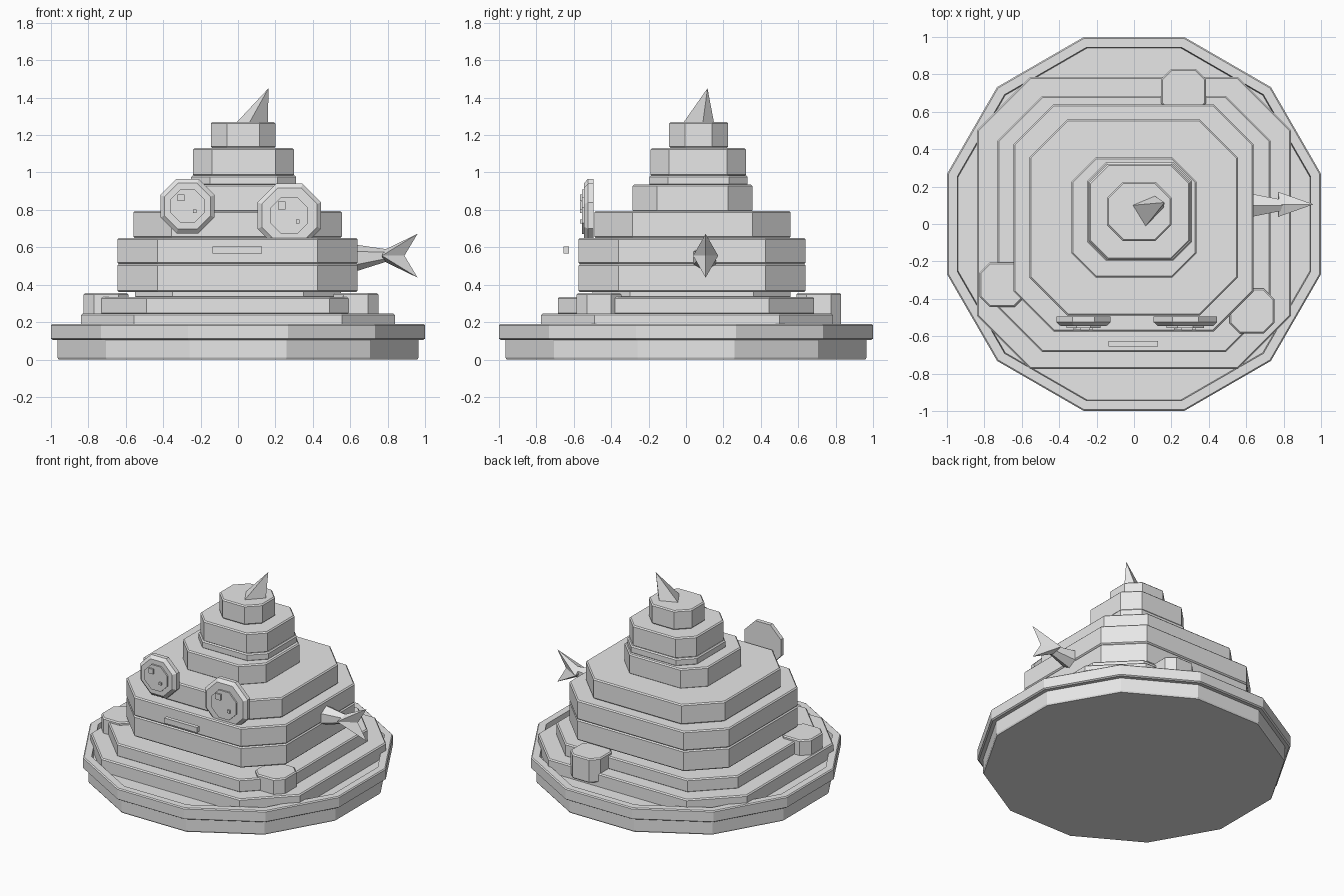
import bpy, bmesh, math
from mathutils import Matrix, Vector

cube = bpy.data.objects.get("Cube")
if cube:
    bpy.data.objects.remove(cube, do_unlink=True)

grey = bpy.data.materials.new("plain grey")
grey.use_nodes = True
grey.diffuse_color = (0.8, 0.8, 0.8, 1)
grey.node_tree.nodes["Principled BSDF"].inputs["Base Color"].default_value = (0.8, 0.8, 0.8, 1)


def finish(name, bm, matrix=None):
    bmesh.ops.recalc_face_normals(bm, faces=bm.faces)
    mesh = bpy.data.meshes.new(name)
    bm.to_mesh(mesh)
    bm.free()
    mesh.materials.append(grey)
    obj = bpy.data.objects.new(name, mesh)
    if matrix:
        obj.matrix_world = matrix
    bpy.context.collection.objects.link(obj)
    return obj


def loft(name, rings, matrix=None):
    """Join equal-length rings of points and cap both ends."""
    bm = bmesh.new()
    loops = [[bm.verts.new(p) for p in ring] for ring in rings]
    n = len(loops[0])
    for a, b in zip(loops, loops[1:]):
        for i in range(n):
            j = (i + 1) % n
            bm.faces.new((a[i], a[j], b[j], b[i]))
    bm.faces.new(loops[0])
    bm.faces.new(loops[-1])
    return finish(name, bm, matrix)


def hull(name, points):
    bm = bmesh.new()
    for p in points:
        bm.verts.new(p)
    bmesh.ops.convex_hull(bm, input=bm.verts)
    return finish(name, bm)


def regular(sides, apothem, z):
    r = apothem / math.cos(math.pi / sides)
    angles = [math.tau * (i + 0.5) / sides for i in range(sides)]
    return [(r * math.cos(a), r * math.sin(a), z) for a in angles]


def clipped(x0, x1, y0, y1, cut, inset, z):
    """Rectangle with its four corners cut off."""
    x0, x1, y0, y1 = x0 + inset, x1 - inset, y0 + inset, y1 - inset
    c = cut - 0.59 * inset
    return [(x0 + c, y0, z), (x1 - c, y0, z), (x1, y0 + c, z), (x1, y1 - c, z),
            (x1 - c, y1, z), (x0 + c, y1, z), (x0, y1 - c, z), (x0, y0 + c, z)]


def step(name, x0, x1, y0, y1, cut, z0, z1, b=0.008):
    """Clipped block with slightly bevelled top and bottom rims."""
    profile = [(b, z0), (0, z0 + b), (0, z1 - b), (b, z1)]
    return loft(name, [clipped(x0, x1, y0, y1, cut, i, z) for i, z in profile])


# Twelve-sided plinth with a raised rim
loft("plinth_lower", [regular(12, r, z) for r, z in
                      ((0.96, 0), (0.965, 0.01), (0.965, 0.11))])
loft("plinth_rim", [regular(12, r, z) for r, z in
                    ((0.99, 0.105), (1, 0.112), (1, 0.183), (0.993, 0.19),
                     (0.945, 0.19), (0.94, 0.15))])

# Stepped body
step("lower_step", -0.84, 0.84, -0.775, 0.785, 0.285, 0.14, 0.245)
step("second_step", -0.73, 0.73, -0.685, 0.685, 0.24, 0.24, 0.335)
step("hidden_core", -0.55, 0.55, -0.5, 0.56, 0.2, 0.33, 0.37)
step("body_lower", -0.645, 0.64, -0.575, 0.64, 0.215, 0.36, 0.51)
step("body_upper", -0.645, 0.64, -0.575, 0.64, 0.215, 0.51, 0.65)
step("shoulder_step", -0.56, 0.555, -0.49, 0.56, 0.205, 0.65, 0.795)
step("neck_step", -0.335, 0.335, -0.285, 0.355, 0.13, 0.79, 0.935)
step("neck_band", -0.25, 0.31, -0.195, 0.33, 0.1, 0.93, 0.985)
step("head_step", -0.24, 0.3, -0.19, 0.32, 0.1, 0.98, 1.13)
step("top_step", -0.145, 0.2, -0.09, 0.225, 0.085, 1.13, 1.27)

# Feet around the lower step
for name, x, y in (("right_foot", -0.705, -0.325), ("left_foot", 0.63, -0.465),
                   ("back_foot", 0.265, 0.71)):
    step(name, x - 0.12, x + 0.12, y - 0.12, y + 0.12, 0.055, 0.18, 0.355)

# Leaning spike on top
hull("top_spike", [(-0.01, 0.1, 1.265), (0.06, -0.015, 1.265), (0.16, 0.09, 1.265),
                   (0.11, 0.15, 1.265), (0.163, 0.115, 1.45)])

# Tapering tail with a forked tip
loft("tail", [[(x, 0.1 + dy * s, z + dz * s) for dx, dy, dz in
               [(0, math.cos(a), math.sin(a)) for a in
                [math.tau * (i + 0.5) / 6 for i in range(6)]]]
              for x, z, s in ((0.6, 0.54, 0.078), (0.8, 0.557, 0.032))])
for side, name in ((1, "tail_fork_upper"), (-1, "tail_fork_lower")):
    hull(name, [(0.77, 0.172, 0.555), (0.77, 0.038, 0.555), (0.78, 0.105, 0.555 + side * 0.03),
                (0.89, 0.105, 0.555), (0.96, 0.105, 0.555 + side * 0.117)])

# Eyes: octagonal discs with raised pupils and two glints each
for side, x, z, size, pupil in (("right", -0.27, 0.82, 0.145, 0.09),
                                ("left", 0.275, 0.77, 0.17, 0.1)):
    face = Matrix.Translation((x, 0, z)) @ Matrix.Rotation(math.pi / 2, 4, "X")
    loft(side + "_eye", [regular(8, r, d) for r, d in
                         ((size, 0.495), (size, 0.525), (size - 0.022, 0.545))], face)
    loft(side + "_pupil", [regular(8, r, d) for r, d in
                           ((pupil, 0.54), (pupil, 0.556))], face)
    k = size / 0.145
    for part, dx, dz, half in (("_large_glint", -0.035, 0.045, 0.018),
                               ("_small_glint", 0.038, -0.028, 0.009)):
        spot = face @ Matrix.Translation((dx * k, dz * k, 0))
        loft(side + part, [regular(4, half * k, d) for d in (0.55, 0.567)], spot)

# Mouth bar in front of the body
bm = bmesh.new()
bmesh.ops.create_cube(bm, size=1, matrix=Matrix.Translation((-0.003, -0.64, 0.586))
                      @ Matrix.Diagonal((0.265, 0.028, 0.038, 1)))
finish("mouth", bm)
